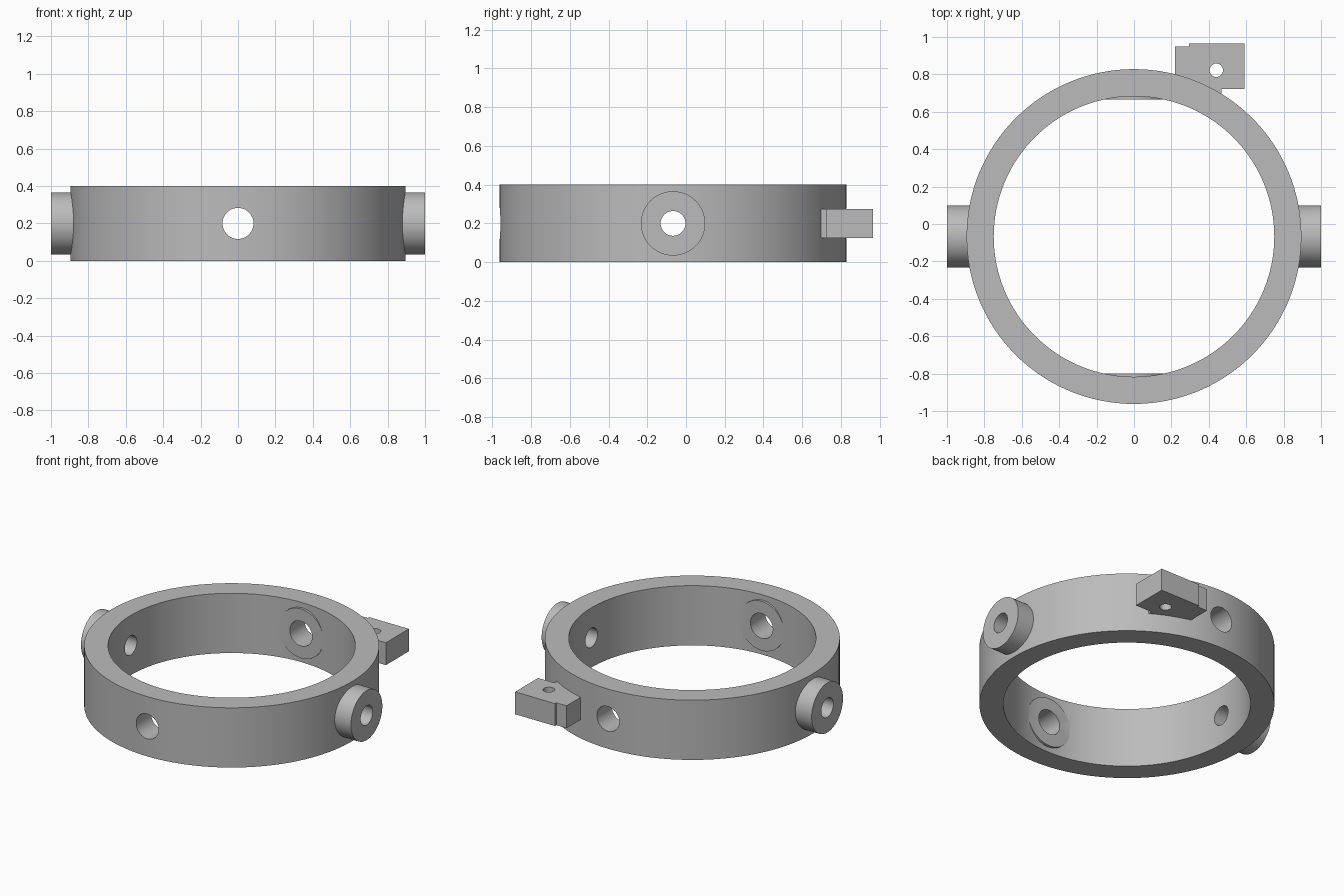
import bpy
import bmesh
from math import radians
from mathutils import Matrix, Vector

cube = bpy.data.objects.get("Cube")
if cube:
    bpy.data.objects.remove(cube, do_unlink=True)

CY = -0.067          # ring axis position in y
HEIGHT = 0.4
MID = HEIGHT / 2

grey = bpy.data.materials.new("plain grey")
grey.use_nodes = True
grey.diffuse_color = (0.5, 0.5, 0.5, 1)
grey.node_tree.nodes["Principled BSDF"].inputs["Base Color"].default_value = (0.5, 0.5, 0.5, 1)


def add_object(name, bm):
    mesh = bpy.data.meshes.new(name)
    bmesh.ops.recalc_face_normals(bm, faces=bm.faces)
    bm.to_mesh(mesh)
    bm.free()
    mesh.materials.append(grey)
    obj = bpy.data.objects.new(name, mesh)
    bpy.context.collection.objects.link(obj)
    return obj


def cylinder(name, start, end, radius, sides=64):
    """Closed cylinder between two points."""
    start, end = Vector(start), Vector(end)
    axis = end - start
    turn = axis.to_track_quat('Z', 'Y').to_matrix().to_4x4()
    bm = bmesh.new()
    bmesh.ops.create_cone(bm, cap_ends=True, segments=sides, radius1=radius,
                          radius2=radius, depth=axis.length,
                          matrix=Matrix.Translation((start + end) / 2) @ turn)
    return add_object(name, bm)


def combine(target, tool, operation):
    """Apply a boolean and remove its helper."""
    tool.hide_render = True
    mod = target.modifiers.new(operation.lower(), 'BOOLEAN')
    mod.operation = operation
    mod.solver = 'EXACT'
    mod.object = tool
    bpy.context.view_layer.objects.active = target
    bpy.ops.object.modifier_apply(modifier=mod.name)
    bpy.data.objects.remove(tool, do_unlink=True)


def shade(obj):
    bpy.ops.object.select_all(action='DESELECT')
    obj.select_set(True)
    bpy.context.view_layer.objects.active = obj
    bpy.ops.object.shade_smooth_by_angle(angle=radians(25))


# Ring body with side bosses
ring = cylinder("ring", (0, CY, 0), (0, CY, HEIGHT), 0.895, 128)
for side in (-1, 1):
    boss = cylinder("side_boss", (side * 0.8, CY, MID), (side, CY, MID), 0.166)
    combine(ring, boss, 'UNION')

# Main bore
combine(ring, cylinder("bore", (0, CY, -0.1), (0, CY, HEIGHT + 0.1), 0.75, 128), 'DIFFERENCE')

# Flat pads inside the front and back walls
for side in (-1, 1):
    pad = cylinder("inner_pad", (0, CY + side * 0.733, MID), (0, CY + side * 0.82, MID), 0.165)
    combine(ring, pad, 'UNION')

# Cross holes
combine(ring, cylinder("side_hole", (-1.2, CY, MID), (1.2, CY, MID), 0.064, 48), 'DIFFERENCE')
combine(ring, cylinder("front_hole", (0, -1.2, MID), (0, 1.2, MID), 0.083, 48), 'DIFFERENCE')
shade(ring)

# Stepped lug on the back wall, with a vertical pin hole
outline = [(0.22, 0.95), (0.295, 0.95), (0.295, 0.965), (0.59, 0.965),
           (0.59, 0.722), (0.468, 0.722), (0.468, 0.68), (0.22, 0.75)]
bm = bmesh.new()
base = bm.faces.new([bm.verts.new((x, y, 0.125)) for x, y in outline])
top = bmesh.ops.extrude_face_region(bm, geom=[base])["geom"]
bmesh.ops.translate(bm, vec=(0, 0, 0.15),
                    verts=[v for v in top if isinstance(v, bmesh.types.BMVert)])
lug = add_object("back_lug", bm)
combine(lug, cylinder("pin_hole", (0.44, 0.822, 0), (0.44, 0.822, HEIGHT), 0.036, 32), 'DIFFERENCE')
shade(lug)
